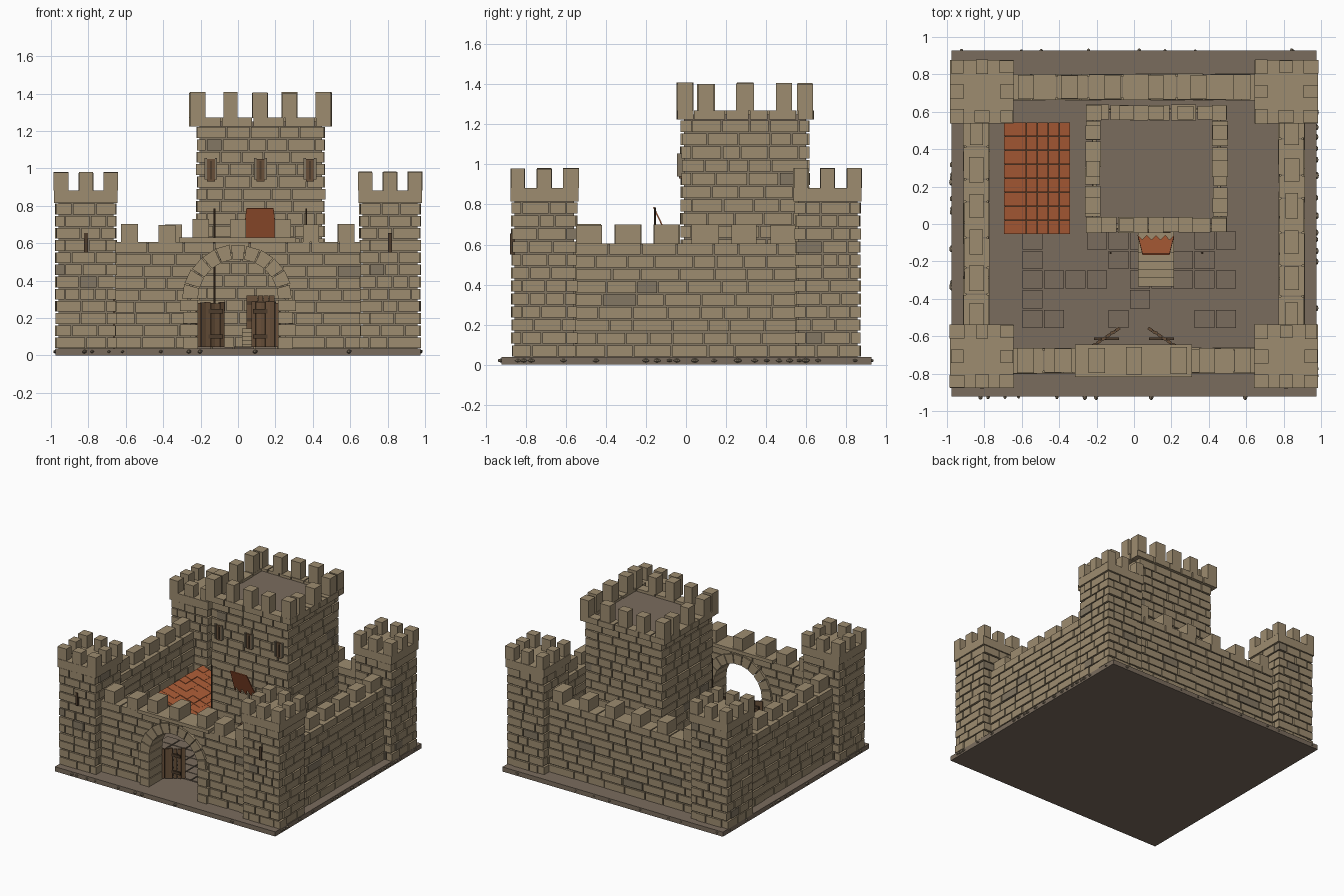
import bpy, bmesh, math, random
from mathutils import Vector, Matrix

if "Cube" in bpy.data.objects:
    bpy.data.objects.remove(bpy.data.objects["Cube"])

random.seed(7)
R = random.uniform


def material(name, rgb):
    m = bpy.data.materials.new(name)
    m.diffuse_color = (*rgb, 1)
    m.use_nodes = True
    m.node_tree.nodes["Principled BSDF"].inputs["Base Color"].default_value = m.diffuse_color
    return m


MATS = [material("tan stone", (0.34, 0.262, 0.16)),
        material("dark stone", (0.23, 0.185, 0.125)),
        material("earth brown", (0.195, 0.15, 0.11)),
        material("wood", (0.14, 0.08, 0.042)),
        material("dark wood", (0.075, 0.045, 0.025)),
        material("terracotta", (0.42, 0.11, 0.038))]
STONE, DARK, EARTH, WOOD, DWOOD, TILE = range(6)


class Part:
    """Collects simple solids into one named object."""
    def __init__(self, name):
        self.name, self.bm = name, bmesh.new()

    def box(self, x0, x1, y0, y1, z0, z1, mat=STONE, m=None):
        t = Matrix.Translation(((x0 + x1) / 2, (y0 + y1) / 2, (z0 + z1) / 2))
        t = t @ Matrix.Diagonal((x1 - x0, y1 - y0, z1 - z0, 1))
        r = bmesh.ops.create_cube(self.bm, size=1, matrix=m @ t if m else t)
        for f in {f for v in r["verts"] for f in v.link_faces}:
            f.material_index = mat

    def prism(self, pts, offset, mat=STONE):
        f = self.bm.faces.new([self.bm.verts.new(p) for p in pts])
        f.material_index = mat
        r = bmesh.ops.extrude_face_region(self.bm, geom=[f], use_keep_orig=True)
        vs = [g for g in r["geom"] if isinstance(g, bmesh.types.BMVert)]
        bmesh.ops.translate(self.bm, verts=vs, vec=Vector(offset))
        for g in self.bm.faces:
            if any(v in vs for v in g.verts):
                g.material_index = mat

    def done(self):
        bmesh.ops.recalc_face_normals(self.bm, faces=self.bm.faces)
        me = bpy.data.meshes.new(self.name)
        self.bm.to_mesh(me)
        self.bm.free()
        for m in MATS:
            me.materials.append(m)
        ob = bpy.data.objects.new(self.name, me)
        bpy.context.collection.objects.link(ob)
        return ob


GAP = 0.004


def course(p, along_x, a0, a1, b0, b1, z0, z1, size, hole=0):
    """One row of stones between a0 and a1, leaving |a| < hole open."""
    a = a0
    while a < a1 - 0.001:
        e = a + R(0.7, 1.35) * size
        if a1 - e < size * 0.5:
            e = a1
        j, k = R(-0.004, 0.004), R(-0.004, 0.004)
        mat = DARK if random.random() < 0.03 else STONE
        for s, t in ([(a, min(e, -hole)), (max(a, hole), e)] if hole else [(a, e)]):
            if t - s > 0.015:
                u = (s + GAP, t - GAP)
                w = (b0 + j, b1 + k)
                xy = (*u, *w) if along_x else (*w, *u)
                p.box(*xy, z0 + GAP, z1 - GAP, mat)
        a = e


def stone_block(p, x0, x1, y0, y1, z0, z1, n, size):
    """Solid tower with four faces of coursed stones and alternating corners."""
    i, t, h = 0.014, 0.05, (z1 - z0) / n
    p.box(x0 + i, x1 - i, y0 + i, y1 - i, z0, z1, DARK)
    for c in range(n):
        za, zb = z0 + c * h, z0 + (c + 1) * h
        ex, ey = (0, t) if c % 2 else (t, 0)
        for b in (y0, y1 - t):
            course(p, True, x0 + ex, x1 - ex, b, b + t, za, zb, size)
        for b in (x0, x1 - t):
            course(p, False, y0 + ey, y1 - ey, b, b + t, za, zb, size)


def merlon(p, x, y, wx, wy, z0, z1):
    wx, wy = wx / 2 + R(-0.004, 0.004), wy / 2 + R(-0.004, 0.004)
    p.box(x - wx, x + wx, y - wy, y + wy, z0, z1 + R(-0.004, 0.004))


# Ground slab with pebbles round the rim
p = Part("ground_slab")
p.box(-0.975, 0.975, -0.922, 0.927, 0, 0.037, EARTH)
for side in range(4):
    for k in range(20 if side < 2 else 9):
        s = 1 if side % 2 else -1
        pos = (s * 0.975, R(-0.88, 0.88), 0.02) if side < 2 else (R(-0.93, 0.93), s * 0.922, 0.02)
        r = R(0.008, 0.015)
        m = Matrix.Translation(pos) @ Matrix.Diagonal((1, 1.5, 0.8, 1))
        v = bmesh.ops.create_icosphere(p.bm, subdivisions=1, radius=r, matrix=m)["verts"]
        for f in {f for q in v for f in q.link_faces}:
            f.material_index = DARK
p.done()

# Courtyard paving
p = Part("courtyard_paving")
for i in range(10):
    for j in range(5):
        x, y = -0.6 + i * 0.115, -0.56 + j * 0.105
        p.box(x + 0.004, x + 0.111, y + 0.004, y + 0.101, 0.03, 0.044 + R(0, 0.003), EARTH)
p.done()

# Corner towers
Z0 = 0.035
for sx in (-1, 1):
    for sy in (-1, 1):
        p = Part(f"{'front' if sy < 0 else 'back'}_{'left' if sx < 0 else 'right'}_tower")
        cx, cy = sx * 0.813, sy * 0.708
        stone_block(p, cx - 0.162, cx + 0.162, cy - 0.163, cy + 0.163, Z0, 0.815, 12, 0.105)
        p.box(cx - 0.17, cx + 0.17, cy - 0.17, cy + 0.17, 0.815, 0.882)
        for i in (-1, 0, 1):
            for j in (-1, 0, 1):
                if i or j:
                    merlon(p, cx + i * 0.133, cy + j * 0.133, 0.072, 0.072, 0.882, 0.98)
        if sy < 0:  # arrow slit
            p.box(cx - 0.01, cx + 0.01, cy - 0.172, cy - 0.15, 0.55, 0.655, DWOOD)
        p.done()

# Side and back curtain walls
H = (0.61 - Z0) / 9
SPOTS = [-0.485, -0.29, -0.097, 0.097, 0.29, 0.485]
for name, along_x, b0, b1, L in (("left_wall", False, -0.91, -0.775, 0.56),
                                 ("right_wall", False, 0.775, 0.91, 0.56),
                                 ("back_wall", True, 0.665, 0.8, 0.66)):
    p = Part(name)
    i = 0.012
    xy = (-L, L, b0 + i, b1 - i) if along_x else (b0 + i, b1 - i, -L, L)
    p.box(*xy, Z0, 0.6, DARK)
    for c in range(9):
        course(p, along_x, -L, L, b0, b1, Z0 + c * H, Z0 + (c + 1) * H, 0.15)
    for s in SPOTS:
        if along_x:
            merlon(p, s * 1.19, (b0 + b1) / 2, 0.085, 0.13, 0.605, 0.7)
        else:
            merlon(p, (b0 + b1) / 2, s, 0.075, 0.13, 0.605, 0.7)
    p.done()

# Front wall with arched opening
p = Part("front_wall")
ZC, RI, RO = 0.3, 0.215, 0.295
arc = [(-0.25 * math.cos(math.pi * k / 12), ZC + 0.25 * math.sin(math.pi * k / 12)) for k in range(13)]
outline = [(-0.66, Z0), (-0.25, Z0)] + arc + [(0.25, Z0), (0.66, Z0), (0.66, 0.6), (-0.66, 0.6)]
p.prism([(x, -0.785, z) for x, z in outline], (0, 0.108, 0), DARK)
for c in range(9):
    za = Z0 + c * H
    d = max(0, za + H * 0.4 - ZC)
    hole = math.sqrt(max(0, 0.265 ** 2 - d * d))
    course(p, True, -0.66, 0.66, -0.797, -0.665, za, za + H, 0.15, hole)
for x in (-0.58, -0.38, 0.39, 0.58):
    merlon(p, x, -0.73, 0.085, 0.13, 0.605, 0.7)
p.done()

# Gate arch: piers, voussoirs, ledge
p = Part("gate_arch")
for s in (-1, 1):
    for c in range(4):
        h = (ZC - Z0) / 4
        a, b = sorted((s * RI, s * (RO + (0.015 if c % 2 else 0))))
        p.box(a, b, -0.818, -0.648, Z0 + c * h + 0.003, Z0 + (c + 1) * h - 0.003)
for k in range(11):
    a0, a1 = math.pi * k / 11 + 0.012, math.pi * (k + 1) / 11 - 0.012
    ro = RO + R(-0.008, 0.006)
    pts = [(r * math.cos(a), -0.818 + R(0, 0.001), ZC + r * math.sin(a)) for r, a in
           ((RI, a0), (ro, a0), (ro, a1), (RI, a1))]
    p.prism([(x, -0.815, z) for x, _, z in pts], (0, 0.165, 0))
p.box(-0.315, 0.31, -0.818, -0.645, 0.603, 0.63)
for x in (-0.2, 0.0, 0.24):
    merlon(p, x, -0.73, 0.085, 0.14, 0.63, 0.728)
p.done()

# Open gate leaves, each of zigzag planks with battens
for s, name, top in ((-1, "left_gate_leaf", 0.28), (1, "right_gate_leaf", 0.285)):
    p = Part(name)
    for k in range(6):
        t = (k + 0.5) / 6
        m = Matrix.Translation((s * (0.225 - 0.15 * t), -0.655 + 0.1 * t, 0))
        m = m @ Matrix.Rotation(-s * math.radians(34 if k % 2 else 20), 4, "Z")
        p.box(-0.0135, 0.0135, -0.008, 0.008, 0.045, top + R(-0.006, 0.006), WOOD, m)
    for z in (0.09, 0.225):
        a, b = sorted((s * 0.08, s * 0.215))
        p.box(a, b, -0.62, -0.608, z, z + 0.022, DWOOD)
    p.done()

# Keep with parapet, roof and merlons
p = Part("keep")
stone_block(p, -0.22, 0.463, -0.025, 0.615, Z0, 1.225, 18, 0.12)
p.box(-0.2, 0.45, 0, 0.6, 1.2, 1.25, EARTH)
for y in (-0.045, 0.555):
    course(p, True, -0.26, 0.5, y, y + 0.08, 1.22, 1.275, 0.13)
for x in (-0.26, 0.42):
    course(p, False, 0.035, 0.555, x, x + 0.08, 1.22, 1.275, 0.13)
for x in (-0.215, -0.04, 0.118, 0.275, 0.455):
    for y in (-0.005, 0.595):
        merlon(p, x, y, 0.08, 0.078, 1.27, 1.405)
for y in (0.1, 0.295, 0.49):
    for x in (-0.22, 0.46):
        merlon(p, x, y, 0.078, 0.08, 1.27, 1.405)
p.done()

# Keep windows and door
p = Part("keep_windows")
for x in (-0.145, 0.12, 0.385):
    p.box(x - 0.021, x + 0.021, -0.036, -0.01, 0.93, 1.05, WOOD)
    p.box(x - 0.006, x + 0.006, -0.039, -0.01, 0.94, 1.04, DWOOD)
    for s in (-1, 1):
        p.box(x + s * 0.028 - 0.006, x + s * 0.028 + 0.006, -0.044, -0.01, 0.94, 1.055, DARK)
p.done()
p = Part("keep_door")
for k in range(5):
    x = 0.045 + k * 0.03
    p.box(x + 0.001, x + 0.029, -0.042, -0.01, 0.14, 0.32, WOOD)
for z in (0.18, 0.27):
    p.box(0.045, 0.195, -0.047, -0.03, z, z + 0.02, DWOOD)
p.done()

# Steps up to the keep door
p = Part("keep_steps")
for k in range(5):
    p.box(0.022, 0.215, -0.335 + k * 0.045, -0.02, 0.035 + k * 0.022, 0.057 + k * 0.022)
p.done()

# Sloped banner with toothed hem, and two poles
p = Part("banner")
hem = [(0.215 - 0.195 * k / 8, -0.065 if k % 2 == 0 else -0.09, 0.575 if k % 2 == 0 else 0.627) for k in range(9)]
p.prism([(0.045, -0.165, 0.785), (0.19, -0.165, 0.785)] + hem, (0, 0.006, 0.003), TILE)
p.done()
p = Part("banner_poles")
for x in (-0.125, 0.365):
    m = Matrix.Translation((x, -0.155, 0.41))
    v = bmesh.ops.create_cone(p.bm, cap_ends=True, segments=8, radius1=0.006, radius2=0.005,
                              depth=0.75, matrix=m)["verts"]
    for f in {f for q in v for f in q.link_faces}:
        f.material_index = DWOOD
p.done()

# Lean-to shed: tiled sloping roof on posts
p = Part("shed_roof")
p.box(-0.69, -0.345, -0.05, 0.54, -0.02, 0, WOOD)
for i in range(6):
    for j in range(8):
        x, y, d = -0.695 + i * 0.059, -0.055 + j * 0.075, R(0, 0.006)
        p.box(x + 0.001, x + 0.059, y + 0.0015, y + 0.0735, -0.004, 0.01 + d, TILE)
for v in p.bm.verts:
    v.co.z += 0.35 - 0.3 * (v.co.x + 0.695)
p.done()
p = Part("shed_posts")
for x, h in ((-0.67, 0.325), (-0.37, 0.235)):
    for y in (-0.03, 0.245, 0.52):
        p.box(x - 0.014, x + 0.014, y - 0.014, y + 0.014, Z0, h, WOOD)
    p.box(x - 0.012, x + 0.012, -0.045, 0.535, h - 0.03, h, DWOOD)
p.done()
